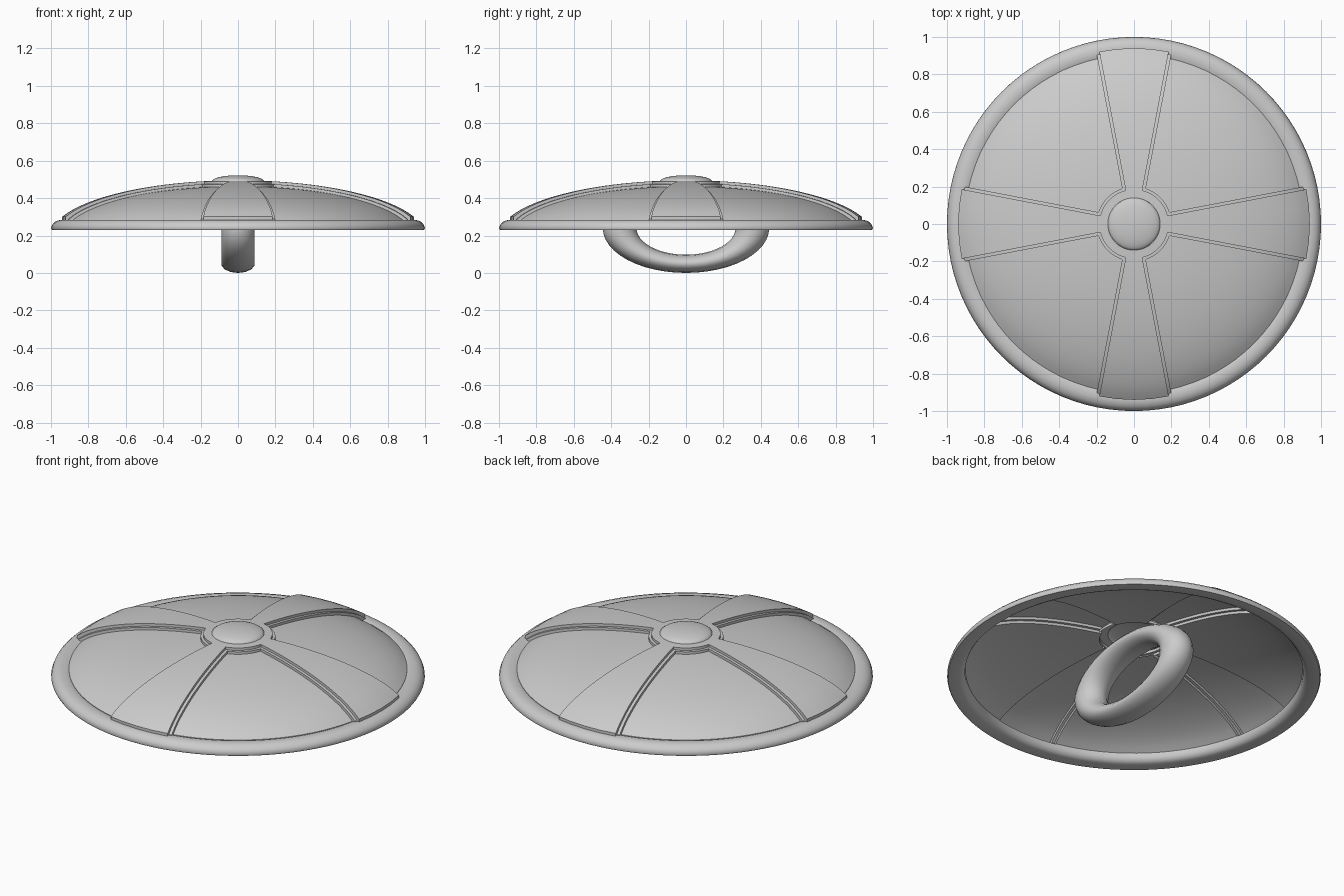
import bpy, bmesh
from math import sin, cos, asin, pi, sqrt, radians

if "Cube" in bpy.data.objects:
    bpy.data.objects.remove(bpy.data.objects["Cube"])


def high(r):
    """Height of the raised bands and hub."""
    return 0.20 + 0.295 * sqrt(1 - r * r)


def low(r):
    """Height of the sunken panels."""
    return 0.19 + 0.275 * sqrt(1 - (r / 0.96) ** 2)


def mid(r):
    return 0.5 * (high(r) + low(r))


def half_width(r):
    return 0.047 + 0.135 * (r - 0.2) / 0.72


def finish(name, bm, angle=30):
    bmesh.ops.remove_doubles(bm, verts=bm.verts, dist=1e-5)
    bmesh.ops.recalc_face_normals(bm, faces=bm.faces)
    me = bpy.data.meshes.new(name)
    bm.to_mesh(me)
    bm.free()
    ob = bpy.data.objects.new(name, me)
    bpy.context.collection.objects.link(ob)
    smooth(ob, angle)
    return ob


def smooth(ob, angle=30):
    bpy.ops.object.select_all(action='DESELECT')
    ob.select_set(True)
    bpy.context.view_layer.objects.active = ob
    bpy.ops.object.shade_smooth_by_angle(angle=radians(angle))


def add_grid(bm, rows):
    vs = [[bm.verts.new(p) for p in row] for row in rows]
    for a, b in zip(vs, vs[1:]):
        for i in range(len(a) - 1):
            bm.faces.new((a[i], a[i + 1], b[i + 1], b[i]))


def lathe(name, profile, closed=False, n=96, angle=30):
    pts = profile + profile[:1] if closed else profile
    bm = bmesh.new()
    add_grid(bm, [[(r * cos(2 * pi * k / n), r * sin(2 * pi * k / n), z)
                   for r, z in pts] for k in range(n + 1)])
    bmesh.ops.dissolve_degenerate(bm, dist=1e-6, edges=bm.edges)
    return finish(name, bm, angle)


# Dome shell: four raised bands with stepped edges and four panels between
STEPS = 24
LEDGE = 0.016
R_IN, R_BAND, R_PANEL = 0.185, 0.94, 0.905


def column(angle_at, height, r_end, turn):
    pts = []
    for i in range(STEPS + 1):
        r = R_IN + (r_end - R_IN) * (i / STEPS)
        a = angle_at(r) + turn
        pts.append((r * cos(a), r * sin(a), height(r)))
    a = angle_at(r_end) + turn
    pts.append((r_end * cos(a), r_end * sin(a), 0.27))
    return pts


def inner(r):
    return asin(half_width(r) / r)


def outer(r):
    return asin((half_width(r) + LEDGE) / r)


bm = bmesh.new()
for q in range(4):
    t = q * pi / 2
    cols = [column(lambda r, s=s: s * inner(r), high, R_BAND, t)
            for s in (-1, -0.5, 0, 0.5, 1)]
    cols.append(column(inner, mid, 0.925, t))
    cols.append(column(outer, mid, 0.925, t))
    for k in range(17):
        cols.append(column(
            lambda r, f=k / 16: outer(r) + f * (pi / 2 - 2 * outer(r)),
            low, R_PANEL, t))
    cols.append(column(lambda r: pi / 2 - outer(r), mid, 0.925, t))
    cols.append(column(lambda r: pi / 2 - inner(r), mid, 0.925, t))
    cols.append(column(lambda r: pi / 2 - inner(r), high, R_BAND, t))
    add_grid(bm, cols)
finish("dome_shell", bm)

# Central hub with a stepped edge
lathe("hub", [(0.2, low(0.2)), (0.2, mid(0.2)), (0.185, mid(0.185)),
              (0.185, high(0.185)), (0.14, high(0.14))])

# Domed boss in the middle of the hub
lathe("boss", [(0.14 * sin(k * pi / 16), 0.490 + 0.032 * cos(k * pi / 16))
               for k in range(9)], n=48, angle=40)

# Rounded outer rim
lathe("rim", [(0.935, 0.23), (0.995, 0.23), (1.0, 0.24), (0.992, 0.26),
              (0.975, 0.276), (0.95, 0.284), (0.92, 0.284), (0.903, 0.278),
              (0.905, 0.255), (0.918, 0.238)], closed=True, angle=50)

# Oval carrying ring underneath
bpy.ops.mesh.primitive_torus_add(major_radius=0.355, minor_radius=0.09,
                                 major_segments=48, minor_segments=14,
                                 location=(0, 0, 0.2403),
                                 rotation=(0, pi / 2, 0))
ring = bpy.context.object
ring.name = "carrying_ring"
ring.scale = (0.54, 1, 1)
smooth(ring, 35)
